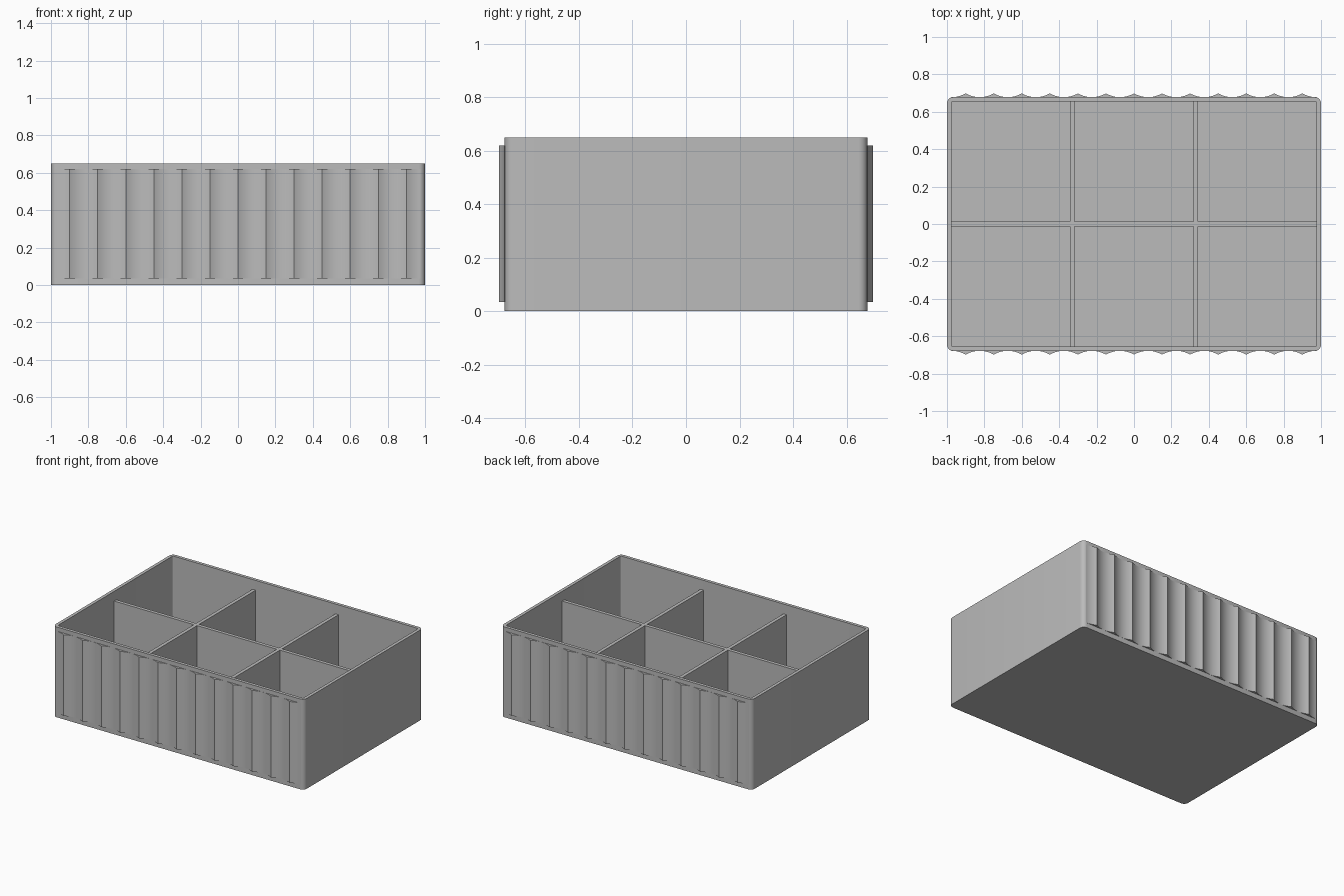
import bpy, bmesh, math

if "Cube" in bpy.data.objects:
    bpy.data.objects.remove(bpy.data.objects["Cube"], do_unlink=True)

HALF_X, HALF_Y, HEIGHT = 1.0, 0.678, 0.65
WALL, FLOOR, RADIUS = 0.023, 0.025, 0.033
DIVIDER_TOP, DIVIDER = 0.58, 0.025

grey = bpy.data.materials.new("plain grey")
grey.use_nodes = True
colour = (0.5, 0.5, 0.5, 1)
grey.diffuse_color = colour
grey.node_tree.nodes["Principled BSDF"].inputs["Base Color"].default_value = colour


def finish(bm, name):
    bmesh.ops.recalc_face_normals(bm, faces=bm.faces)
    mesh = bpy.data.meshes.new(name)
    bm.to_mesh(mesh)
    bm.free()
    obj = bpy.data.objects.new(name, mesh)
    mesh.materials.append(grey)
    bpy.context.collection.objects.link(obj)
    bpy.ops.object.select_all(action="DESELECT")
    obj.select_set(True)
    bpy.context.view_layer.objects.active = obj
    bpy.ops.object.shade_smooth_by_angle(angle=math.radians(30))
    return obj


def rounded_loop(bm, hx, hy, radius, z, steps=6):
    verts = []
    for corner, (sx, sy) in enumerate([(1, 1), (-1, 1), (-1, -1), (1, -1)]):
        for i in range(steps + 1):
            a = (corner + i / steps) * math.pi / 2
            verts.append(bm.verts.new((sx * (hx - radius) + radius * math.cos(a),
                                       sy * (hy - radius) + radius * math.sin(a), z)))
    return verts


def bridge(bm, low, high):
    for i in range(len(low)):
        j = (i + 1) % len(low)
        bm.faces.new((low[i], low[j], high[j], high[i]))


def extrude_profile(name, points, z0, z1):
    bm = bmesh.new()
    low, high = ([bm.verts.new((x, y, z)) for x, y in points] for z in (z0, z1))
    bm.faces.new(low)
    bm.faces.new(high)
    bridge(bm, low, high)
    return finish(bm, name)


# Open tray with rounded corners
bm = bmesh.new()
inner = (HALF_X - WALL, HALF_Y - WALL, RADIUS - WALL)
loops = [rounded_loop(bm, HALF_X, HALF_Y, RADIUS, 0),
         rounded_loop(bm, HALF_X, HALF_Y, RADIUS, HEIGHT),
         rounded_loop(bm, *inner, HEIGHT),
         rounded_loop(bm, *inner, FLOOR)]
for low, high in zip(loops, loops[1:]):
    bridge(bm, low, high)
bm.faces.new(loops[0])
bm.faces.new(loops[-1])
finish(bm, "tray")

# Crossing dividers as a single outline
t = DIVIDER / 2
ex, ey = HALF_X - WALL / 2, HALF_Y - WALL / 2
upper = [(ex, t)]
for c in (0.33, -0.33):
    upper += [(c + t, t), (c + t, ey), (c - t, ey), (c - t, t)]
upper.append((-ex, t))
outline = upper + [(-x, -y) for x, y in upper]
extrude_profile("dividers", outline, FLOOR / 2, DIVIDER_TOP)

# Scalloped grip ridges on the front and back
PITCH, DEPTH, STEPS = 0.15, 0.02, 8
count = 13 * 2 * STEPS
for name, side in (("front_grip", -1), ("back_grip", 1)):
    points = []
    for i in range(count + 1):
        away = abs(i % (2 * STEPS) - STEPS) / STEPS
        x = (i / (2 * STEPS) - 6.5) * PITCH
        points.append((x, side * (HALF_Y + DEPTH * (1 - away) ** 2)))
    end = 6.5 * PITCH
    points += [(end, side * (HALF_Y - 0.01)), (-end, side * (HALF_Y - 0.01))]
    extrude_profile(name, points, 0.035, 0.62)
